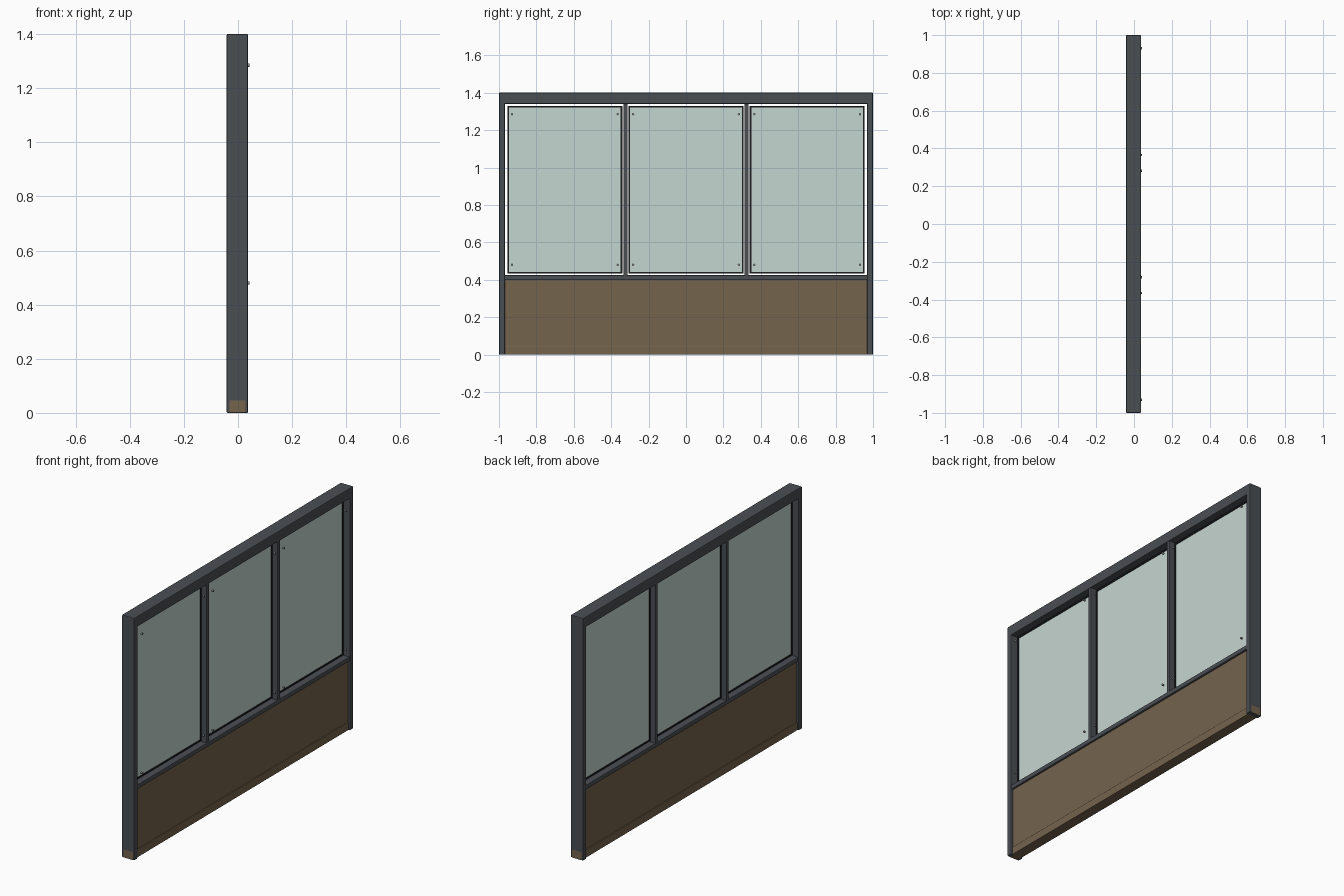
import bpy, bmesh, math
from mathutils import Matrix

if "Cube" in bpy.data.objects:
    bpy.data.objects.remove(bpy.data.objects["Cube"])


def material(name, rgb):
    m = bpy.data.materials.new(name)
    m.diffuse_color = (*rgb, 1)
    m.use_nodes = True
    m.node_tree.nodes["Principled BSDF"].inputs["Base Color"].default_value = m.diffuse_color
    return m


METAL = material("dark grey metal", (0.068, 0.077, 0.086))
BROWN = material("brown board", (0.175, 0.125, 0.073))
GLASS = material("pale green glass", (0.56, 0.67, 0.63))
RUBBER = material("black gasket", (0.012, 0.013, 0.015))
STEEL = material("steel", (0.25, 0.26, 0.27))


def box(name, xr, yr, zr, mat, bevel=0.0):
    """Box from min/max ranges with an optional small bevel."""
    bm = bmesh.new()
    size = [r[1] - r[0] for r in (xr, yr, zr)]
    mid = [(r[1] + r[0]) / 2 for r in (xr, yr, zr)]
    bmesh.ops.create_cube(bm, size=1, matrix=Matrix.Translation(mid) @ Matrix.Diagonal((*size, 1)))
    if bevel:
        bmesh.ops.bevel(bm, geom=bm.edges[:], offset=bevel, segments=2, profile=0.5, affect='EDGES')
    return finish(name, bm, mat)


def finish(name, bm, mat):
    me = bpy.data.meshes.new(name)
    bm.to_mesh(me)
    bm.free()
    me.materials.append(mat)
    ob = bpy.data.objects.new(name, me)
    bpy.context.collection.objects.link(ob)
    return ob


def screw(name, y, z):
    bm = bmesh.new()
    bmesh.ops.create_cone(bm, cap_ends=True, segments=16, radius1=0.006, radius2=0.006, depth=0.01,
                          matrix=Matrix.Translation((0.037, y, z)) @ Matrix.Rotation(math.pi / 2, 4, 'Y'))
    return finish(name, bm, STEEL)


X0, X1 = -0.042, 0.037      # frame depth
XC = (X0 + X1) / 2

# outer frame and mid rail
for s, side in ((-1, "front"), (1, "back")):
    box(side + "_post", (X0, X1), sorted((s * 0.969, s * 0.9995)), (0, 1.398), METAL, 0.004)
box("top_rail", (X0, X1), (-0.9995, 0.9995), (1.34, 1.4), METAL, 0.004)
box("mid_rail", (X0 + 0.003, X1 - 0.003), (-0.972, 0.972), (0.398, 0.424), METAL, 0.004)

# mullions between the panes
for s, side in ((-1, "front"), (1, "back")):
    box(side + "_mullion", (X0 + 0.003, X1 - 0.003), (s * 0.3235 - 0.011, s * 0.3235 + 0.011),
        (0.42, 1.345), METAL, 0.002)

# solid lower panel and plinth
box("lower_panel", (-0.028, 0.023), (-0.972, 0.972), (0.04, 0.402), BROWN)
box("plinth", (-0.033, 0.028), (-1, 1), (0, 0.046), BROWN, 0.002)

# glass panes with gaskets and corner screws
Z0, Z1, HALF, G = 0.433, 1.330, 0.3075, 0.009
for i, yc in enumerate((-0.6475, 0, 0.6475)):
    n = "pane_%d" % (i + 1)
    a, b = yc - HALF, yc + HALF
    box(n + "_glass", (XC - 0.005, XC + 0.005), (a + 0.002, b - 0.002), (Z0 + 0.002, Z1 - 0.002), GLASS)
    gx = (XC - 0.008, XC + 0.008)
    for k, (yr, zr) in enumerate((((a, a + G), (Z0, Z1)), ((b - G, b), (Z0, Z1)),
                                  ((a + G, b - G), (Z0, Z0 + G)), ((a + G, b - G), (Z1 - G, Z1)))):
        box("%s_gasket_%d" % (n, k + 1), gx, yr, zr, RUBBER)
    for sy in (-1, 1):
        for z in (0.48, 1.285):
            screw(n + "_screw", yc + sy * 0.2825, z)
